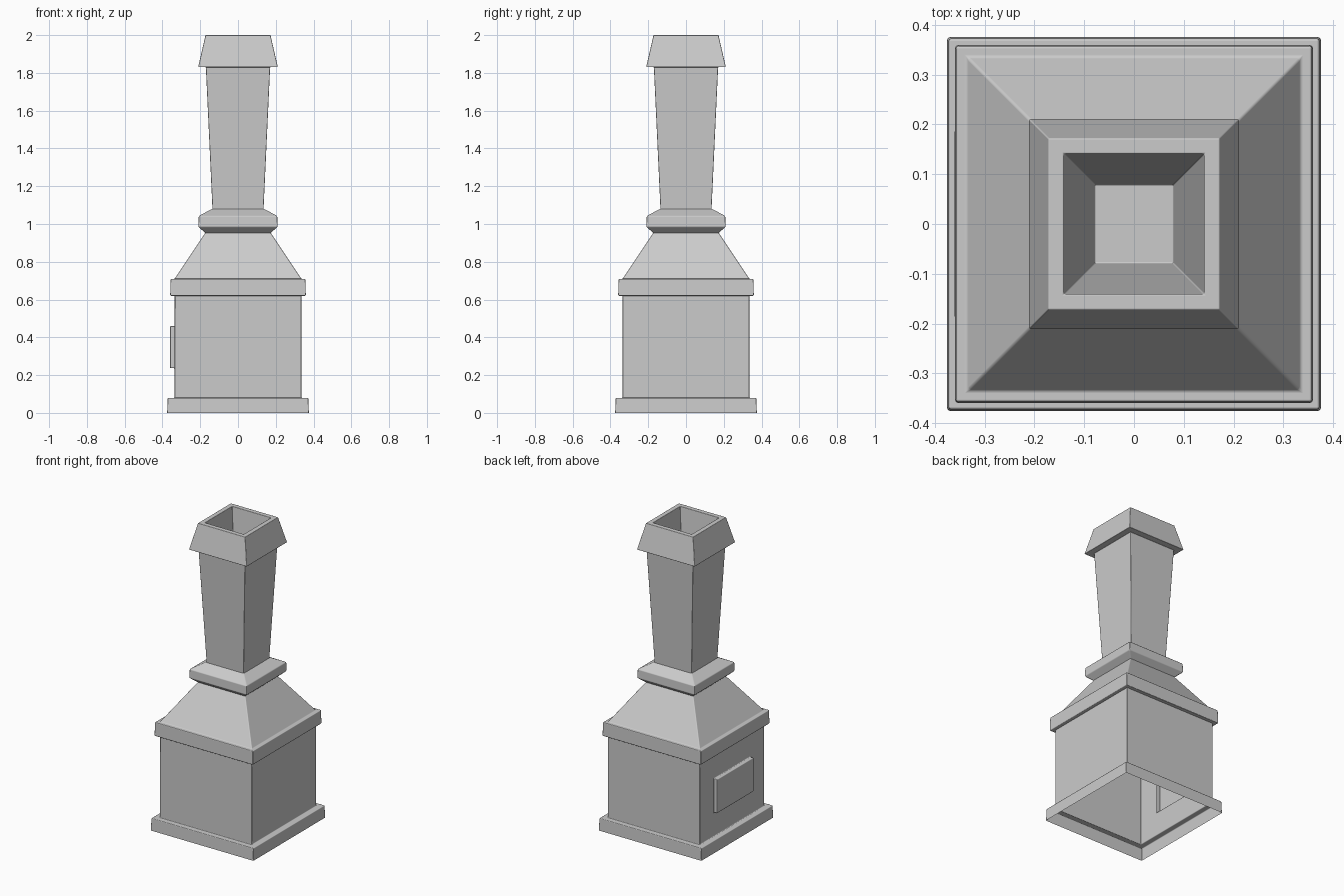
import bpy, bmesh

if "Cube" in bpy.data.objects:
    bpy.data.objects.remove(bpy.data.objects["Cube"])


def square_shell(name, profile):
    """Sweep (half width, z) points around a square; open at both ends."""
    bm = bmesh.new()
    rings = [[bm.verts.new((sx * w, sy * w, z))
              for sx, sy in ((-1, -1), (1, -1), (1, 1), (-1, 1))]
             for w, z in profile]
    for a, b in zip(rings, rings[1:]):
        for i in range(4):
            j = (i + 1) % 4
            bm.faces.new((a[i], a[j], b[j], b[i]))
    return name, bm, rings


def finish(name, bm, bevel=0.005):
    bm.normal_update()
    for f in bm.faces:
        f.smooth = True
    mesh = bpy.data.meshes.new(name)
    bm.to_mesh(mesh)
    bm.free()
    ob = bpy.data.objects.new(name, mesh)
    bpy.context.collection.objects.link(ob)
    mod = ob.modifiers.new("soft_edges", 'BEVEL')
    mod.width = bevel
    mod.segments = 2
    mod.limit_method = 'ANGLE'
    mod.angle_limit = 0.5
    mod.harden_normals = True
    return ob


# Plinth and firebox, open underneath
name, bm, rings = square_shell("firebox", [
    (0.375, 0.0), (0.372, 0.08), (0.335, 0.08), (0.335, 0.62)])

# Raised door pressed out of the left wall
bm.normal_update()
wall = next(f for f in bm.faces
            if f.normal.x < -0.9 and abs(f.calc_center_median().z - 0.35) < 0.05)
bmesh.ops.inset_individual(bm, faces=[wall], thickness=0.12)
for v in wall.verts:
    v.co.y = 0.19 if v.co.y > 0 else -0.19
    v.co.z = 0.46 if v.co.z > 0.35 else 0.237
door = bmesh.ops.extrude_discrete_faces(bm, faces=[wall])["faces"][0]
for v in door.verts:
    v.co.x = -0.36
finish(name, bm)

# Mantel band and sloping hood
name, bm, rings = square_shell("hood", [
    (0.335, 0.62), (0.359, 0.62), (0.357, 0.71), (0.335, 0.71),
    (0.173, 0.953)])
finish(name, bm)

# Neck moulding
name, bm, rings = square_shell("neck_moulding", [
    (0.173, 0.953), (0.21, 0.985), (0.208, 1.042), (0.138, 1.08)])
finish(name, bm)

# Flared stack with cap and hollow flue
name, bm, rings = square_shell("chimney_stack", [
    (0.135, 1.075), (0.17, 1.83), (0.211, 1.83), (0.172, 2.0),
    (0.141, 2.0), (0.079, 1.4)])
bm.faces.new(rings[-1])
finish(name, bm, 0.003)
